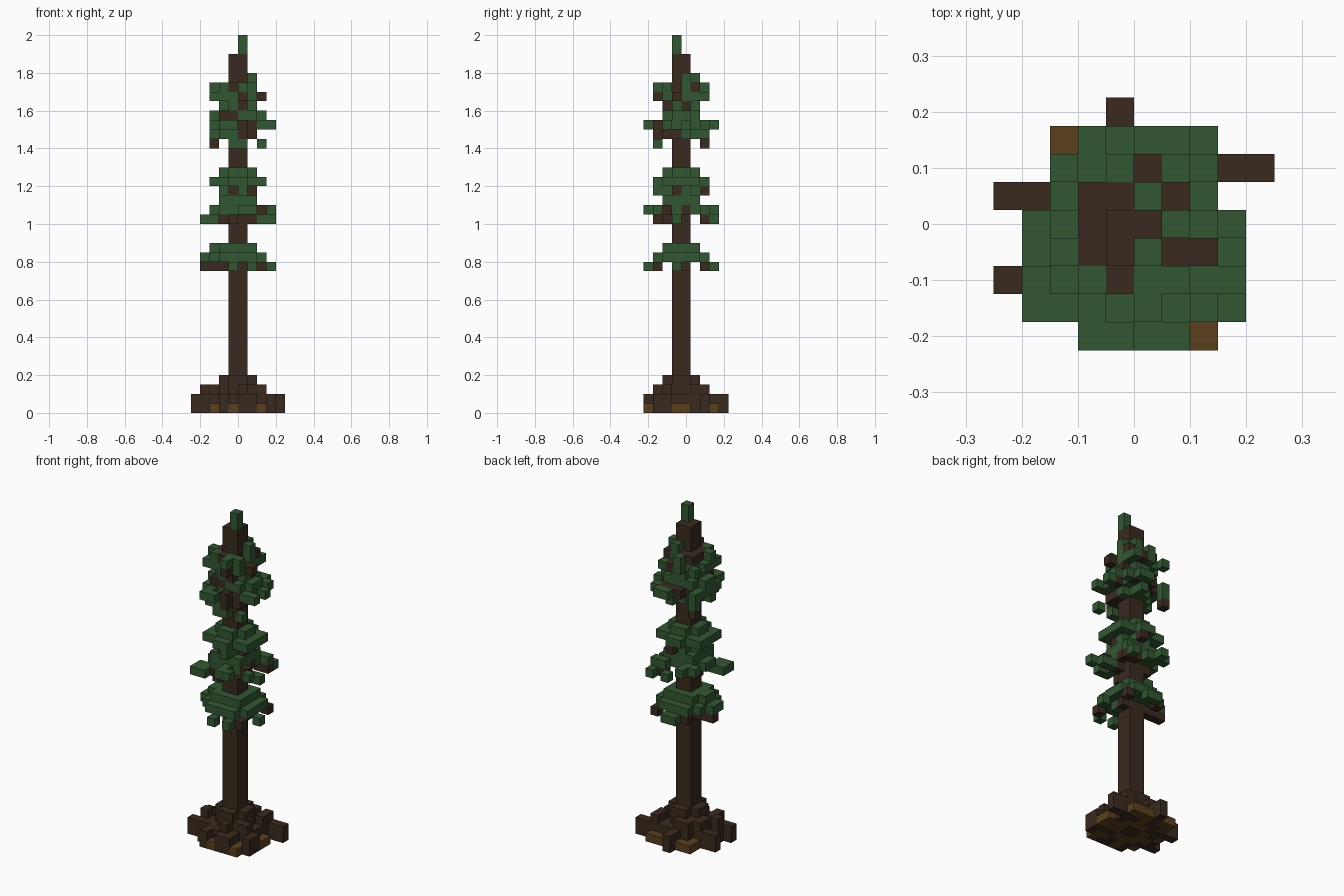
import bpy
import bmesh
from mathutils import Vector

CELL = 0.05
Y_SHIFT = -0.025          # the trunk stands slightly forward of centre

cube = bpy.data.objects.get("Cube")
if cube:
    bpy.data.objects.remove(cube, do_unlink=True)


def make_material(name, colour):
    mat = bpy.data.materials.new(name)
    mat.use_nodes = True
    mat.diffuse_color = (*colour, 1)
    mat.node_tree.nodes["Principled BSDF"].inputs["Base Color"].default_value = (*colour, 1)
    return mat


MATERIALS = {
    "leaf": make_material("needle_green", (0.031, 0.097, 0.031)),
    "bark": make_material("bark_brown", (0.041, 0.023, 0.013)),
    "soil": make_material("soil_ochre", (0.101, 0.051, 0.012)),
}
COLOURS = list(MATERIALS)

# Every block of the tree: cell -> (part, colour)
blocks = {}


def fill(part, colour, xs, ys, zs, reach=99):
    """Fill an inclusive range of cells, clipped to a diamond around the trunk."""
    for x in range(xs[0], xs[-1] + 1):
        for y in range(ys[0], ys[-1] + 1):
            if abs(x + 0.5) + abs(y + 0.5) <= reach:
                for z in range(zs[0], zs[-1] + 1):
                    blocks[x, y, z] = (part, colour)


def sprigs(part, colour, level, cells):
    """Single blocks at one level."""
    for x, y in cells:
        fill(part, colour, (x,), (y,), (level,))


# Ground patch under the roots
fill("ground", "soil", (-4, 3), (-4, 0), (0,), reach=5)
fill("ground", "soil", (-3, 2), (1, 3), (0,), reach=6)
sprigs("ground", "soil", 0, [(2, -4)])

# Root flare: stepped core above the soil, then separate roots running outward
fill("roots", "bark", (-3, 2), (-3, 2), (1,), reach=4)
fill("roots", "bark", (-2, 1), (-2, 1), (1, 3), reach=2)
ROOTS = [
    ((-5, -3), (1,), 2), ((-5, -3), (-2,), 2), ((3, 4), (2,), 2),
    ((-1,), (3, 4), 2), ((-2,), (-4, -3), 2), ((0, 1), (-4,), 2),
    ((3,), (-3, -2), 2), ((1,), (2,), 2), ((-4,), (-1,), 3),
    ((-3,), (0, 1), 3), ((-2, -1), (2,), 3), ((2,), (1, 2), 3),
    ((2,), (-2,), 3), ((0,), (-3,), 3),
    ((1,), (-2,), 3), ((-2,), (1,), 3),
]
for xs, ys, height in ROOTS:
    fill("roots", "bark", xs, ys, (0, height - 1))

# Lower foliage: drooping tips below a wide skirt
part = "lower_foliage"
sprigs(part, "leaf", 15, [(-1, -4), (1, -4), (3, -1), (0, 3), (-1, 3), (1, -1)])
sprigs(part, "bark", 15, [(-4, 0), (-3, 0), (-2, 0), (2, -3), (2, 2), (-2, 2), (1, 0)])
fill(part, "leaf", (-4, 2), (-3, 2), (16,), reach=4)
fill(part, "leaf", (-3, 1), (-2, 1), (17,), reach=3)

# Middle foliage: long diagonal arms, narrow waist, bushy cap
part = "middle_foliage"
sprigs(part, "leaf", 20, [(-4, -3), (-4, -2), (-3, -3), (-3, -2), (3, -1), (2, -1), (2, 3), (0, 3)])
sprigs(part, "bark", 20, [(-2, -2), (1, -1), (1, 2), (2, 2), (-2, 0), (-1, -3)])
fill(part, "leaf", (-3, 1), (-2, 1), (21,), reach=3)
sprigs(part, "leaf", 21, [(0, -4), (1, -4), (0, -3), (3, -3), (2, 2), (1, 2), (-2, 3), (-2, 2), (-3, 2)])
sprigs(part, "bark", 21, [(2, -2), (1, 0)])
fill(part, "leaf", (-2, 1), (-2, 1), (22,), reach=3)
fill(part, "leaf", (-2, 1), (-2, 1), (23,), reach=2)
sprigs(part, "leaf", 23, [(0, -3), (0, -2)])
sprigs(part, "bark", 23, [(-1, -2), (1, -1), (0, 2)])
fill(part, "leaf", (-3, 2), (-3, 2), (24,), reach=3)
sprigs(part, "leaf", 24, [(-3, -2), (2, -2), (2, 1), (-3, 1)])
fill(part, "leaf", (-2, 1), (-2, 1), (25,), reach=2)

# Upper foliage: ragged layers with bare twigs showing
part = "upper_foliage"
sprigs(part, "leaf", 28, [(-1, -3), (0, -3), (2, -3)])
sprigs(part, "bark", 28, [(-3, 2)])
fill(part, "leaf", (-3, 1), (-2, 1), (29,), reach=2)
sprigs(part, "leaf", 29, [(-3, -1), (-2, -3), (-1, -3), (-3, 2), (0, 2)])
sprigs(part, "bark", 29, [(0, -3), (0, -2), (1, -2), (1, -1)])
fill(part, "leaf", (-3, 2), (-2, 2), (30,), reach=3)
sprigs(part, "leaf", 30, [(-2, -4), (-1, -4), (-2, -3), (-3, -2), (2, -2), (3, -2), (3, 0)])
sprigs(part, "leaf", 30, [(0, 3), (1, 3), (2, 2), (-3, 2), (-3, 1)])
sprigs(part, "bark", 30, [(0, -3), (0, -2), (1, -2), (-2, 1), (2, 0), (-1, 2), (0, 2), (1, 2)])
fill(part, "leaf", (-3, 2), (-2, 1), (31,), reach=3)
sprigs(part, "bark", 31, [(-2, -2), (-1, -2), (1, 0)])
fill(part, "leaf", (-2, 1), (-2, 1), (32,), reach=2)
sprigs(part, "bark", 32, [(0, -2), (1, 0)])
fill(part, "leaf", (-3, 1), (-2, 2), (33,), reach=3)
sprigs(part, "leaf", 33, [(-3, -2), (-3, 2), (1, 2)])
sprigs(part, "bark", 33, [(0, -3), (1, -1), (2, -1), (0, 2)])
sprigs(part, "leaf", 34, [(-3, -1), (-2, -2), (0, -3), (0, -2), (1, -2), (1, 0), (0, 1), (-1, 2)])
sprigs(part, "bark", 34, [(-2, -1), (-2, 0), (-2, 1), (-1, 1), (-1, -2), (1, 1)])
sprigs(part, "leaf", 35, [(1, 0), (0, 1)])

# Trunk and the leader shoot at the top
fill("trunk", "bark", (-1, 0), (-1, 0), (0, 37))
fill("top_shoot", "leaf", (0,), (-1,), (38, 39))


def build_part(part):
    """Skin one part's blocks, leaving out faces hidden against other blocks."""
    bm = bmesh.new()
    corners = {}

    def corner(point):
        key = tuple(point)
        if key not in corners:
            corners[key] = bm.verts.new(Vector(point) * CELL + Vector((0, Y_SHIFT, 0)))
        return corners[key]

    for cell, (owner, colour) in blocks.items():
        if owner != part:
            continue
        for axis in range(3):
            for side in (0, 1):
                beside = list(cell)
                beside[axis] += 2 * side - 1
                if tuple(beside) in blocks:
                    continue
                loop = []
                for a, b in ((0, 0), (1, 0), (1, 1), (0, 1)):
                    point = list(cell)
                    point[axis] += side
                    point[(axis + 1) % 3] += a
                    point[(axis + 2) % 3] += b
                    loop.append(corner(point))
                face = bm.faces.new(loop if side else loop[::-1])
                face.material_index = COLOURS.index(colour)
    mesh = bpy.data.meshes.new(part)
    bm.to_mesh(mesh)
    bm.free()
    for mat in MATERIALS.values():
        mesh.materials.append(mat)
    bpy.context.collection.objects.link(bpy.data.objects.new(part, mesh))


for name in sorted({owner for owner, _ in blocks.values()}):
    build_part(name)
